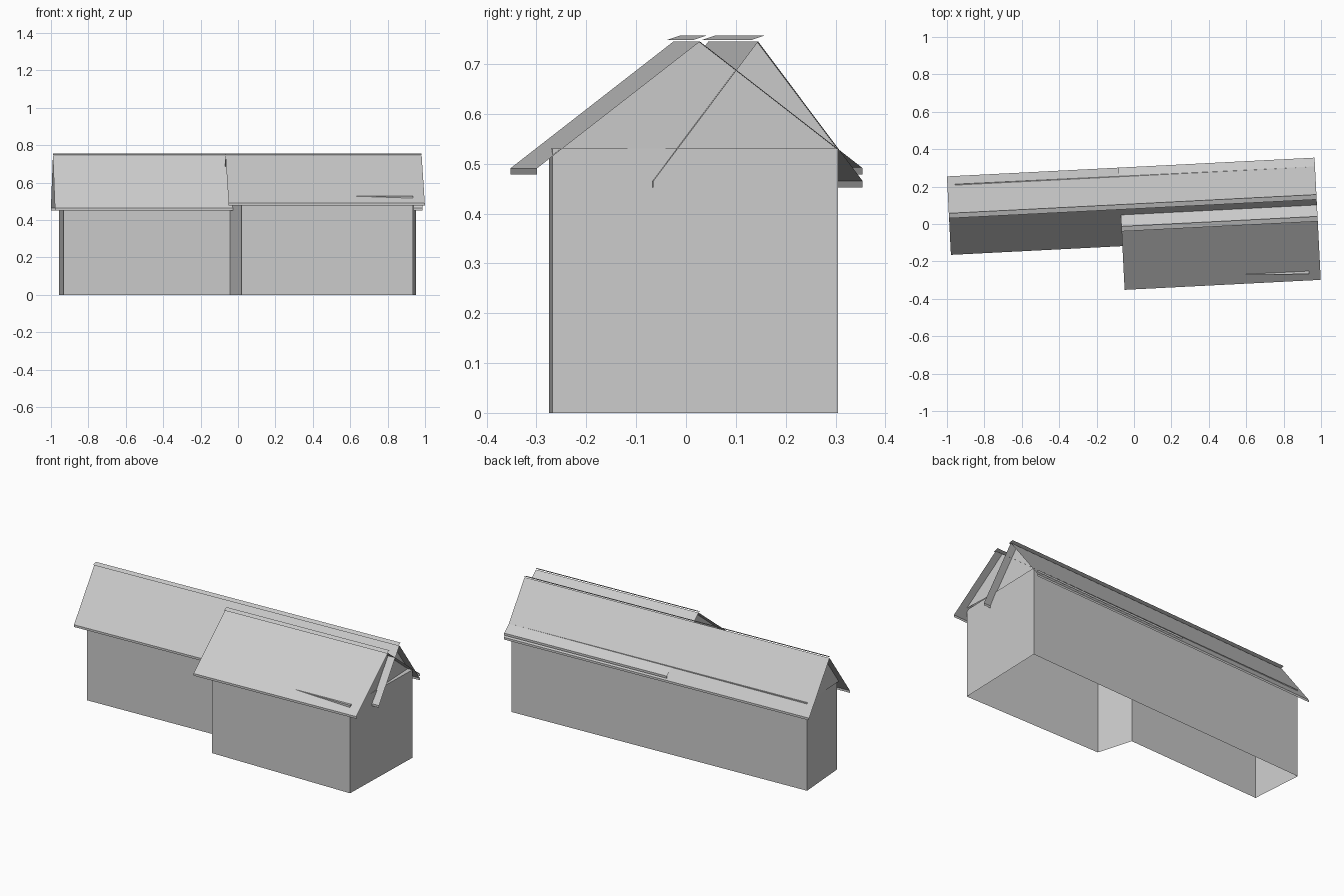
import bpy
from math import cos, sin

if "Cube" in bpy.data.objects:
    bpy.data.objects.remove(bpy.data.objects["Cube"])

YAW = 0.0509   # the roofs are turned slightly against the grid


def world(u, v, z):
    return (u * cos(YAW) - v * sin(YAW), u * sin(YAW) + v * cos(YAW), z)


def make(name, verts, faces):
    mesh = bpy.data.meshes.new(name)
    mesh.from_pydata(verts, [], faces)
    mesh.update()
    ob = bpy.data.objects.new(name, mesh)
    bpy.context.collection.objects.link(ob)
    return ob


def sweep(name, profile, u0, u1):
    """Thin sheet: a (v, z) profile swept along the ridge direction."""
    n = len(profile)
    verts = [world(u, v, z) for u in (u0, u1) for v, z in profile]
    faces = [(i, i + n, i + n + 1, i + 1) for i in range(n - 1)]
    return make(name, verts, faces)


WALL_TOP, RIDGE, FASCIA = 0.53, 0.745, 0.013

# walls: slightly irregular L-shaped footprint, open below, closed on top
plan = [(0.935, -0.268), (0.951, 0.305), (-0.957, 0.213),
        (-0.933, -0.107), (-0.042, -0.068), (0.02, -0.275)]
n = len(plan)
make("walls",
     [(x, y, z) for z in (0, WALL_TOP) for x, y in plan],
     [(i, (i + 1) % n, (i + 1) % n + n, i + n) for i in range(n)]
     + [tuple(range(n, 2 * n))])


def gabled_roof(name, u0, u1, mid, half, eave, g0, g1):
    # two slopes with a short upright board along each eave
    sweep(name + "_roof",
          [(mid - half, eave - FASCIA), (mid - half, eave), (mid, RIDGE),
           (mid + half, eave), (mid + half, eave - FASCIA)], u0, u1)
    # tilted ridge strip floating just above the ridge
    sweep(name + "_ridge_strip",
          [(mid - 0.014, 0.748), (mid + 0.013, 0.757)], u0, u1)
    # gable triangles above the wall tops
    w = half * (RIDGE - WALL_TOP) / (RIDGE - eave)
    for side, u, order in (("left", g0, (2, 1, 0)), ("right", g1, (0, 1, 2))):
        make(f"{name}_gable_{side}",
             [world(u, mid - w, WALL_TOP), world(u, mid + w, WALL_TOP),
              world(u, mid, RIDGE)], [order])


gabled_roof("main", -0.986, 0.982, 0.095, 0.21, 0.465, -0.944, 0.935)
gabled_roof("wing", -0.068, 0.982, -0.022, 0.327, 0.491, -0.022, 0.935)
